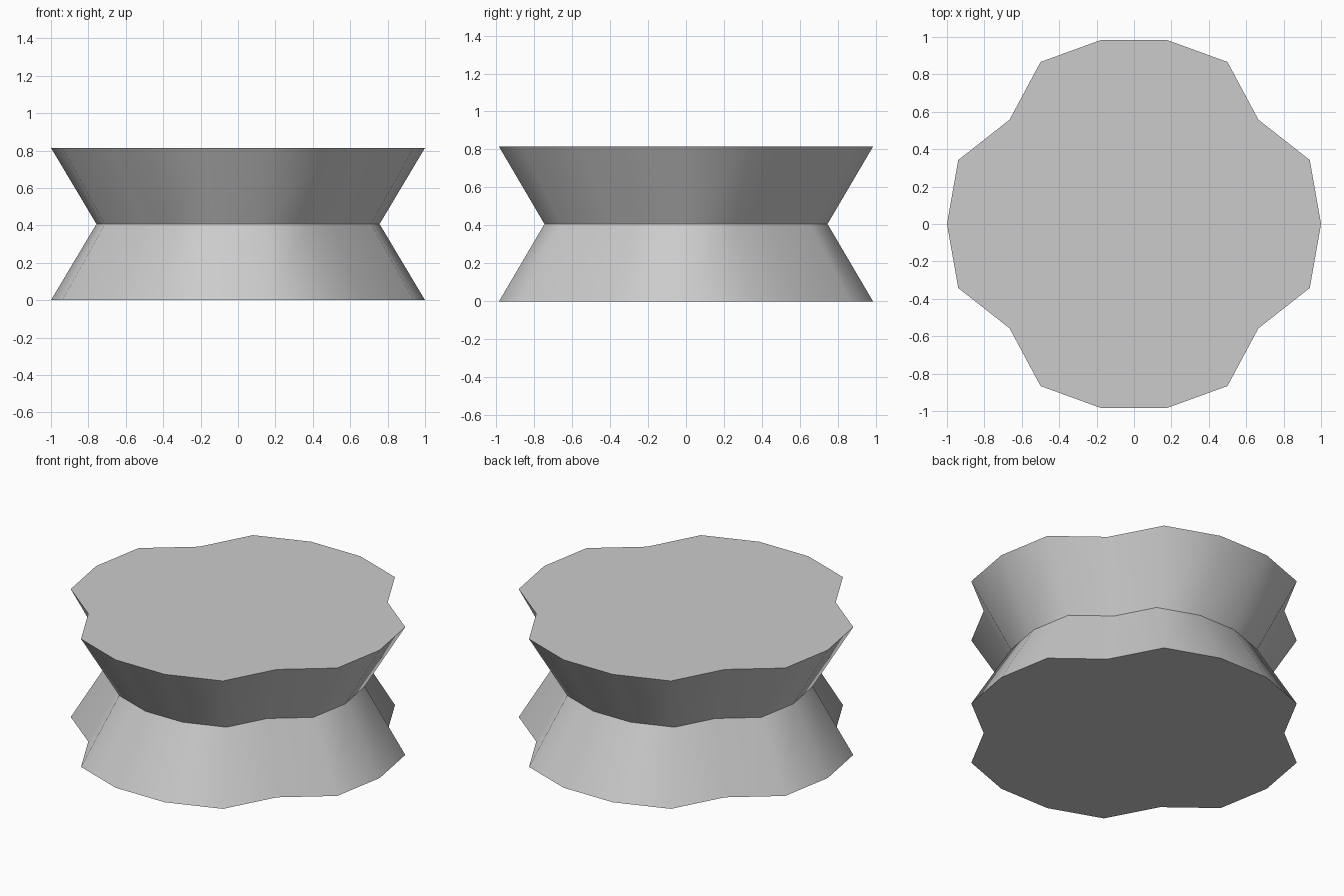
import bpy
import bmesh
from math import cos, sin, radians

cube = bpy.data.objects.get("Cube")
if cube:
    bpy.data.objects.remove(cube, do_unlink=True)

SIDES = 18
NOTCHES = {2, 7, 11, 16}          # corners pulled inward
NOTCH_RADIUS = 0.868
HEIGHT = 0.815
WAIST = 0.757                     # waist size relative to the ends


def material(name, rgb):
    mat = bpy.data.materials.new(name)
    mat.use_nodes = True
    colour = (*rgb, 1)
    mat.diffuse_color = colour
    mat.node_tree.nodes["Principled BSDF"].inputs["Base Color"].default_value = colour
    return mat


def ring(bm, z, scale):
    """Lobed outline at one height."""
    verts = []
    for i in range(SIDES):
        r = scale * (NOTCH_RADIUS if i in NOTCHES else 1)
        a = radians(i * 360 / SIDES)
        verts.append(bm.verts.new((r * cos(a), r * sin(a), z)))
    return verts


# Pinched body: bottom, waist and top outlines joined by side walls
bm = bmesh.new()
rings = [ring(bm, 0, 1), ring(bm, HEIGHT / 2, WAIST), ring(bm, HEIGHT, 1)]
for low, high in zip(rings, rings[1:]):
    for i in range(SIDES):
        j = (i + 1) % SIDES
        bm.faces.new((low[i], low[j], high[j], high[i]))

# Flat end caps
bm.faces.new(reversed(rings[0]))
bm.faces.new(rings[-1])

mesh = bpy.data.meshes.new("pinched_body")
bm.to_mesh(mesh)
bm.free()
mesh.materials.append(material("light grey", (0.6, 0.6, 0.6)))
body = bpy.data.objects.new("pinched_body", mesh)
bpy.context.collection.objects.link(body)

# Smooth walls, crisp waist and rims
bpy.ops.object.select_all(action='DESELECT')
body.select_set(True)
bpy.context.view_layer.objects.active = body
bpy.ops.object.shade_smooth_by_angle(angle=radians(46))
